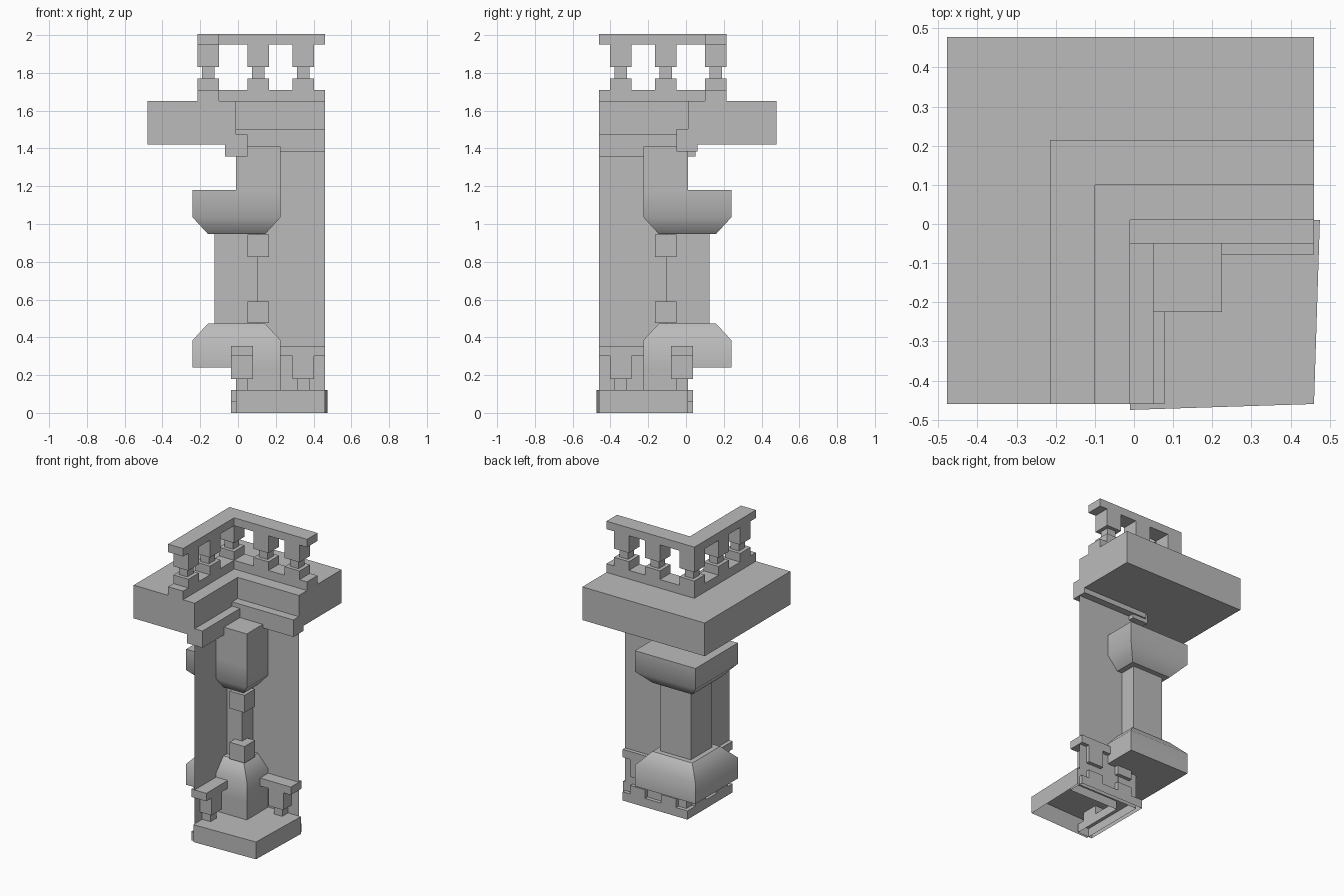
import bpy, bmesh, math

if "Cube" in bpy.data.objects:
    bpy.data.objects.remove(bpy.data.objects["Cube"])

stone = bpy.data.materials.new("grey_stone")
stone.use_nodes = True
stone.diffuse_color = (0.5, 0.5, 0.5, 1)
stone.node_tree.nodes["Principled BSDF"].inputs["Base Color"].default_value = (0.5, 0.5, 0.5, 1)

END = 0.46    # where both wings stop
WALL = -0.01  # wall line


def finish(name, bm, smooth=False):
    bmesh.ops.recalc_face_normals(bm, faces=bm.faces)
    mesh = bpy.data.meshes.new(name)
    bm.to_mesh(mesh)
    bm.free()
    mesh.materials.append(stone)
    obj = bpy.data.objects.new(name, mesh)
    bpy.context.collection.objects.link(obj)
    if smooth:
        bpy.ops.object.select_all(action='DESELECT')
        obj.select_set(True)
        bpy.context.view_layer.objects.active = obj
        bpy.ops.object.shade_smooth_by_angle(angle=math.radians(45))
    return obj


def loft(name, rings, top=True, bottom=True, smooth=False):
    """Join equal rings of points with quads and cap the ends."""
    bm = bmesh.new()
    loops = [[bm.verts.new(p) for p in ring] for ring in rings]
    for a, b in zip(loops, loops[1:]):
        for i in range(len(a)):
            j = (i + 1) % len(a)
            bm.faces.new((a[i], a[j], b[j], b[i]))
    if bottom:
        bm.faces.new(loops[0][::-1])
    if top:
        bm.faces.new(loops[-1])
    return finish(name, bm, smooth)


def prism(name, outline, z0, z1, **caps):
    return loft(name, [[(x, y, z) for x, y in outline] for z in (z0, z1)], **caps)


def square(lo, hi):
    """Square on the diagonal: x from lo to hi, y from -hi to -lo."""
    return [(lo, -hi), (hi, -hi), (hi, -lo), (lo, -lo)]


def angle_plan(outer, inner):
    """L-shaped outline with its corner on the diagonal."""
    return [(outer, -END), (inner, -END), (inner, -inner),
            (END, -inner), (END, -outer), (outer, -outer)]


def wing_box(name, across, along, z0, z1, side):
    """Box on one wing; side 0 runs along -y, side 1 along +x."""
    (a0, a1), (b0, b1) = across, along
    pts = [(a0, -b0), (a1, -b0), (a1, -b1), (a0, -b1)]
    if side:
        pts = [(-y, -x) for x, y in pts]
    return prism(name, pts, z0, z1)


def railing(name, mid, z, stops, corner, **caps):
    """Corner railing: kerb, stepped balusters and handrail."""
    half, thin = 0.0575, 0.0325
    plan = angle_plan(mid - half, mid + half)
    prism(name + "_kerb", plan, z, z + 0.06, **caps)
    prism(name + "_handrail", plan, z + 0.30, z + 0.355)
    layers = (("foot", half, 0.06, 0.12), ("neck", thin, 0.12, 0.18), ("head", half, 0.18, 0.30))
    for part, r, lo, hi in layers:
        for side in (0, 1):
            for n, s in enumerate(stops):
                wing_box(f"{name}_{part}_{side}_{n}", (mid - r, mid + r),
                         (s - r, s + r), z + lo, z + hi, side)
        if corner:
            prism(f"{name}_{part}_corner", square(mid - r, mid + r), z + lo, z + hi)


# Floor: slightly skewed open shell
prism("floor", [(WALL, -0.475), (END, -END), (0.475, -WALL), (WALL, -WALL)], 0, 0.12, bottom=False)

# Thin walls meeting at the corner
bm = bmesh.new()
line = [(WALL, -END), (WALL, -WALL), (END, -WALL)]
low, high = [[bm.verts.new((x, y, z)) for x, y in line] for z in (0, 1.42)]
for i in (0, 1):
    bm.faces.new((low[i], low[i + 1], high[i + 1], high[i]))
finish("walls", bm)

# Corner column with small corner blocks
prism("column", square(-0.125, 0.107), 0.47, 0.95)
prism("column_lower_block", square(0.05, 0.165), 0.475, 0.59)
prism("column_upper_block", square(0.05, 0.165), 0.825, 0.945)


# Chamfered base and capital, each with a pier on the inside
def bulge(name, narrow, shoulder, wide):
    rings = []
    for z, inset in ((narrow, 0.08), (shoulder, 0), (wide, 0)):
        rings.append([(x, y, z) for x, y in square(-0.24 + inset, 0.225 - inset)])
    loft(name, rings, smooth=True)


bulge("column_base", 0.472, 0.385, 0.24)
bulge("column_capital", 0.948, 1.035, 1.18)
prism("base_pier", square(WALL, 0.225), 0.12, 0.24, top=False)
prism("capital_pier", square(WALL, 0.225), 1.18, 1.41, bottom=False)

# Cornice slab and the moulding under its inner edge
prism("cornice", angle_plan(-0.478, WALL), 1.42, 1.65)
wing_box("front_moulding", (-0.068, 0.05), (-0.05, END), 1.357, 1.473, 0)
wing_box("side_moulding", (-0.06, 0.05), (-0.05, END), 1.385, 1.503, 1)

# Railings at the top and at the foot of the walls
railing("upper_railing", -0.157, 1.65, (0.107, 0.345), True)
railing("lower_railing", 0.021, 0, (0.107, 0.345), False, bottom=False)
